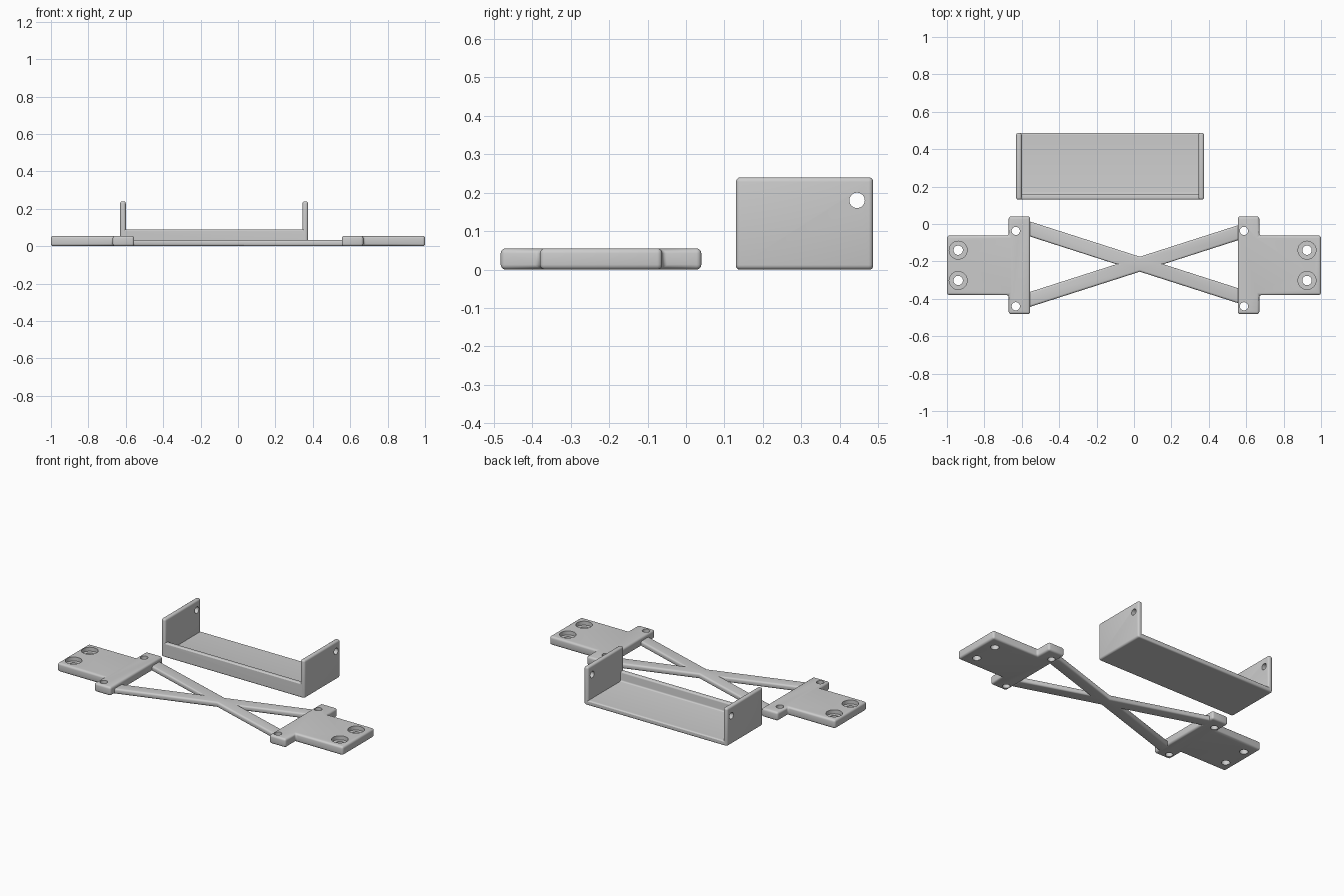
import bpy
import bmesh
from math import radians
from mathutils import Matrix, Vector

if "Cube" in bpy.data.objects:
    bpy.data.objects.remove(bpy.data.objects["Cube"])

grey = bpy.data.materials.new("plain_grey")
grey.use_nodes = True
GREY = (0.6, 0.6, 0.6, 1)
grey.diffuse_color = GREY
grey.node_tree.nodes["Principled BSDF"].inputs["Base Color"].default_value = GREY


def make_object(name, bm):
    bmesh.ops.recalc_face_normals(bm, faces=bm.faces)
    mesh = bpy.data.meshes.new(name)
    bm.to_mesh(mesh)
    bm.free()
    mesh.materials.append(grey)
    obj = bpy.data.objects.new(name, mesh)
    bpy.context.collection.objects.link(obj)
    return obj


def apply_modifier(obj, kind, **settings):
    mod = obj.modifiers.new(kind.title(), kind)
    for key, value in settings.items():
        setattr(mod, key, value)
    with bpy.context.temp_override(object=obj, active_object=obj):
        bpy.ops.object.modifier_apply(modifier=mod.name)


def prism(name, outline, direction, bevel):
    """Extrude a closed outline and round its edges."""
    bm = bmesh.new()
    face = bm.faces.new([bm.verts.new(p) for p in outline])
    moved = bmesh.ops.extrude_face_region(bm, geom=[face])["geom"]
    verts = [g for g in moved if isinstance(g, bmesh.types.BMVert)]
    bmesh.ops.translate(bm, verts=verts, vec=Vector(direction))
    obj = make_object(name, bm)
    apply_modifier(obj, "BEVEL", width=bevel, segments=4, limit_method="ANGLE")
    return obj


def drill(obj, centre, radius, depth, axis="Z"):
    bm = bmesh.new()
    bmesh.ops.create_cone(bm, cap_ends=True, segments=32, radius1=radius,
                          radius2=radius, depth=depth)
    if axis == "X":
        bmesh.ops.rotate(bm, verts=bm.verts, matrix=Matrix.Rotation(radians(90), 3, "Y"))
    bmesh.ops.translate(bm, verts=bm.verts, vec=Vector(centre))
    combine(obj, make_object("drill_cutter", bm), "DIFFERENCE")


def combine(obj, other, operation):
    other.hide_render = True
    apply_modifier(obj, "BOOLEAN", object=other, operation=operation, solver="EXACT")
    bpy.data.objects.remove(other)


def finish(obj):
    bpy.ops.object.select_all(action="DESELECT")
    obj.select_set(True)
    bpy.context.view_layer.objects.active = obj
    bpy.ops.object.shade_smooth_by_angle(angle=radians(35))


# T-shaped mounting plates with counterbored outer holes
PLATE_H = 0.055
for side, name, bore_x, pin_x in ((-1, "right_plate", -0.94, -0.632),
                                  (1, "left_plate", 0.925, 0.588)):
    half = [(0.555, 0.04), (0.67, 0.04), (0.67, -0.062), (1.0, -0.062)]
    outline = half + [(x, -0.442 - y) for x, y in reversed(half)]
    plate = prism(name, [(side * x, y, 0) for x, y in outline], (0, 0, PLATE_H), 0.013)
    for y in (-0.14, -0.302):
        drill(plate, (bore_x, y, 0), 0.025, 0.3)
        drill(plate, (bore_x, y, PLATE_H), 0.048, 0.05)
    for y in (-0.037, -0.44):
        drill(plate, (pin_x, y, 0), 0.022, 0.3)
    finish(plate)


# Crossed struts joining the plates
def strut(name, y_start, y_end):
    x0, x1, h = -0.59, 0.565, 0.04
    outline = [(x0, y_start - h, 0), (x1, y_end - h, 0),
               (x1, y_end + h, 0), (x0, y_start + h, 0)]
    return prism(name, outline, (0, 0, 0.033), 0.011)


cross = strut("cross_struts", -0.016, -0.386)
combine(cross, strut("second_strut", -0.414, -0.044), "UNION")
finish(cross)

# Open tray: floor and low front lip, closed by two tall end walls
LEFT, RIGHT, FRONT, BACK = 0.375, -0.63, 0.13, 0.487
WALL = 0.03
profile = [(FRONT, 0), (BACK, 0), (BACK, WALL), (FRONT + WALL, WALL),
           (FRONT + WALL, 0.09), (FRONT, 0.09)]
tray = prism("tray", [(RIGHT + 0.005, y, z) for y, z in profile],
             (LEFT - RIGHT - 0.01, 0, 0), 0.009)
for x in (RIGHT, LEFT - WALL):
    wall = [(x, FRONT, 0), (x, BACK, 0), (x, BACK, 0.24), (x, FRONT, 0.24)]
    combine(tray, prism("end_wall", wall, (WALL, 0, 0), 0.012), "UNION")
drill(tray, (0, 0.445, 0.18), 0.02, 3, "X")
finish(tray)
